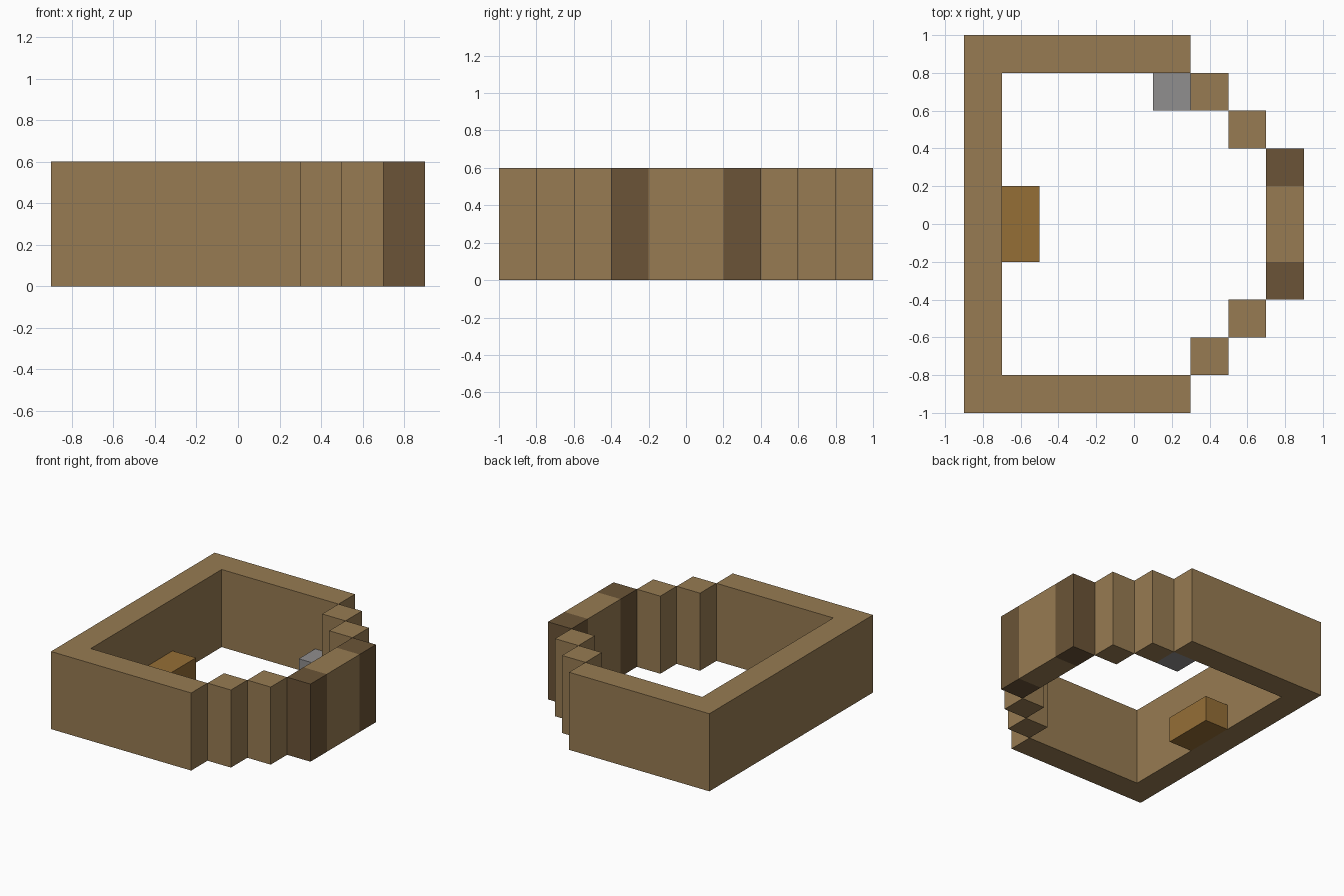
import bpy
import bmesh

cube = bpy.data.objects.get("Cube")
if cube:
    bpy.data.objects.remove(cube, do_unlink=True)

UNIT = 0.2          # edge of one block
WALL_HEIGHT = 3 * UNIT


def linear(c):
    c /= 255
    return c / 12.92 if c <= 0.04045 else ((c + 0.055) / 1.055) ** 2.4


def material(name, *rgb):
    colour = [linear(c) for c in rgb] + [1]
    mat = bpy.data.materials.new(name)
    mat.use_nodes = True
    mat.diffuse_color = colour
    bsdf = mat.node_tree.nodes["Principled BSDF"]
    bsdf.inputs["Base Color"].default_value = colour
    bsdf.inputs["Roughness"].default_value = 0.9
    return mat


WOOD = material("light brown wood", 151, 123, 82)
DARK = material("dark brown wood", 107, 84, 55)
ORANGE = material("orange brown wood", 149, 110, 54)
GREY = material("grey stone", 144, 142, 142)


def extrude(name, outline, height, *mats, cuts=()):
    """Raise a floor outline to a solid, optionally scored across y."""
    bm = bmesh.new()
    base = bm.faces.new([bm.verts.new((x, y, 0)) for x, y in outline])
    top = bmesh.ops.extrude_face_region(bm, geom=[base], use_keep_orig=True)
    verts = [v for v in top["geom"] if isinstance(v, bmesh.types.BMVert)]
    bmesh.ops.translate(bm, verts=verts, vec=(0, 0, height))
    for y in cuts:
        bmesh.ops.bisect_plane(bm, geom=bm.verts[:] + bm.edges[:] + bm.faces[:],
                               plane_co=(0, y, 0), plane_no=(0, 1, 0))
    bmesh.ops.recalc_face_normals(bm, faces=bm.faces[:])
    mesh = bpy.data.meshes.new(name)
    bm.to_mesh(mesh)
    bm.free()
    for mat in mats:
        mesh.materials.append(mat)
    obj = bpy.data.objects.new(name, mesh)
    bpy.context.collection.objects.link(obj)
    return obj


def block(name, x, y, width, depth, height, *mats, cuts=()):
    outline = [(x, y), (x + width, y), (x + width, y + depth), (x, y + depth)]
    return extrude(name, outline, height, *mats, cuts=cuts)


# Three-sided main wall
half = [(0.3, -1), (0.3, -0.8), (-0.7, -0.8)]
mirrored = [(x, -y) for x, y in reversed(half)]
extrude("main_wall", half + mirrored + [(-0.9, 1), (-0.9, -1)], WALL_HEIGHT, WOOD)

# Stepped posts on both sides
for i, part in enumerate(("outer_post", "inner_post")):
    x, y = 0.3 + i * UNIT, 0.6 - i * UNIT
    block("back_" + part, x, y, UNIT, UNIT, WALL_HEIGHT, WOOD)
    block("front_" + part, x, -y - UNIT, UNIT, UNIT, WALL_HEIGHT, WOOD)

# End wall with dark ends
end_wall = block("end_wall", 0.7, -0.4, UNIT, 4 * UNIT, WALL_HEIGHT,
                 WOOD, DARK, cuts=(-UNIT, UNIT))
for face in end_wall.data.polygons:
    face.material_index = int(abs(face.center.y) > UNIT)

# Low blocks inside
block("bench", -0.7, -UNIT, UNIT, 2 * UNIT, UNIT, ORANGE)
block("stone_block", 0.1, 0.6, UNIT, UNIT, UNIT, GREY)
